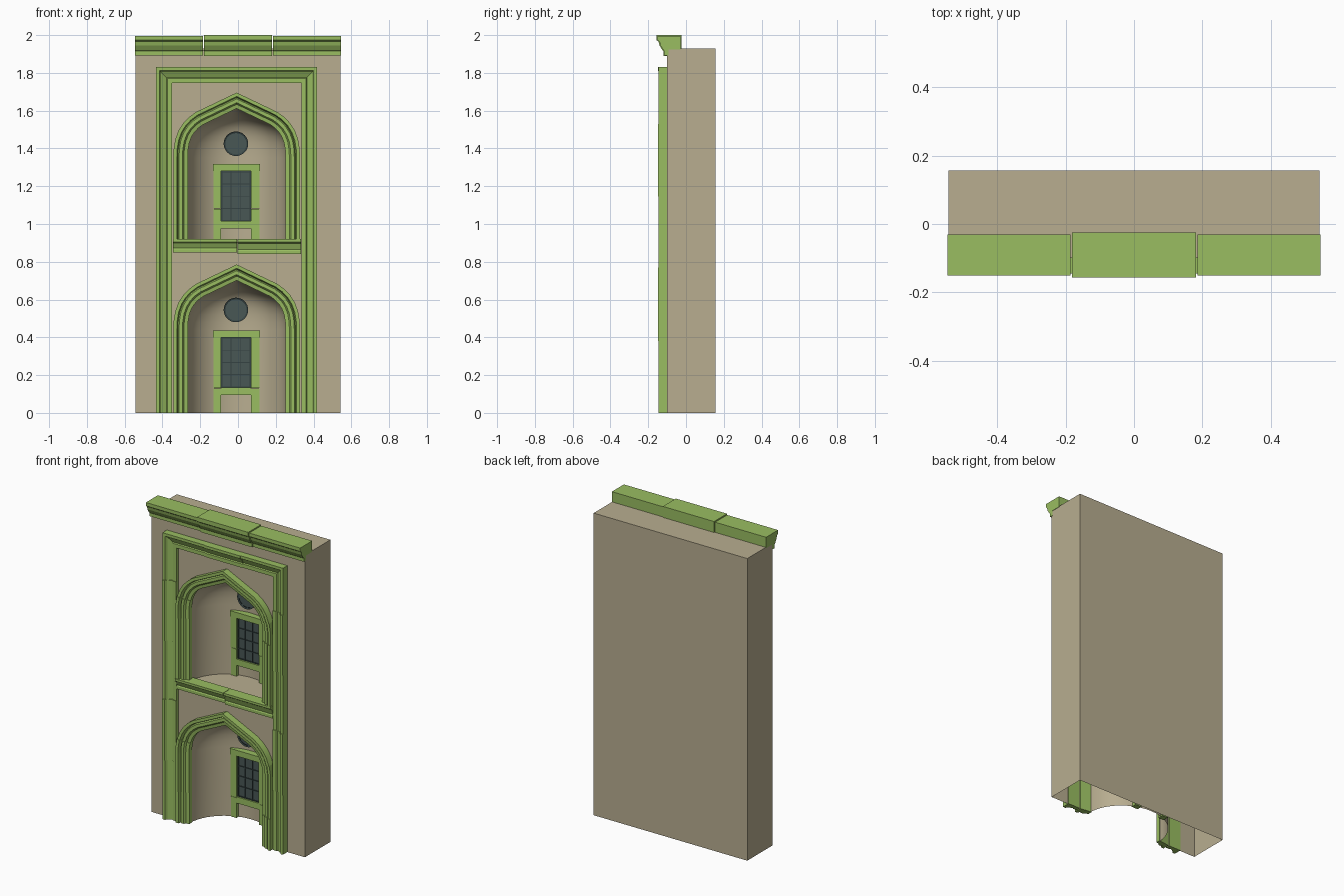
import bpy, bmesh, math
from mathutils import Vector

if "Cube" in bpy.data.objects:
    bpy.data.objects.remove(bpy.data.objects["Cube"])

CX = -0.007          # axis of the bay
FRONT = -0.10        # wall front plane


def material(name, rgb):
    m = bpy.data.materials.new(name)
    m.diffuse_color = (*rgb, 1)
    m.use_nodes = True
    m.node_tree.nodes["Principled BSDF"].inputs["Base Color"].default_value = m.diffuse_color
    return m


STONE = material("tan plaster", (0.48, 0.42, 0.28))
TRIM = material("green trim", (0.32, 0.51, 0.12))
GLASS = material("dark glass", (0.065, 0.095, 0.09))
METAL = material("dark metal", (0.035, 0.055, 0.055))


def make(name, bm, mat, smooth=False):
    bmesh.ops.recalc_face_normals(bm, faces=bm.faces)
    me = bpy.data.meshes.new(name)
    bm.to_mesh(me)
    bm.free()
    me.materials.append(mat)
    if smooth:
        me.shade_smooth()
        me.set_sharp_from_angle(angle=math.radians(30))
    ob = bpy.data.objects.new(name, me)
    bpy.context.collection.objects.link(ob)
    return ob


def skin(bm, rings):
    """Join equal closed rings of points and cap both ends."""
    rows = [[bm.verts.new(p) for p in r] for r in rings]
    n = len(rows[0])
    for a, b in zip(rows, rows[1:]):
        for j in range(n):
            k = (j + 1) % n
            bm.faces.new((a[j], a[k], b[k], b[j]))
    bm.faces.new(rows[0])
    bm.faces.new(rows[-1])


def add_box(bm, x0, x1, y0, y1, z0, z1):
    skin(bm, [[(x, y0, z0), (x, y1, z0), (x, y1, z1), (x, y0, z1)] for x in (x0, x1)])


def box(name, mat, *dims):
    bm = bmesh.new()
    add_box(bm, *dims)
    return make(name, bm, mat)


def bar(name, prof, x0, x1):
    """Extrude a (y, z) profile along x."""
    bm = bmesh.new()
    skin(bm, [[(x, y, z) for y, z in prof] for x in (x0, x1)])
    return make(name, bm, TRIM)


def sweep(name, path, prof, breaks):
    """Mitred sweep of an (offset, y) profile along an xz path, cut into stones."""
    pts = [Vector(p) for p in path]
    mitre = []
    for i, p in enumerate(pts):
        ns = []
        for a, b in ((i - 1, i), (i, i + 1)):
            if a >= 0 and b < len(pts):
                d = (pts[b] - pts[a]).normalized()
                ns.append(Vector((-d.y, d.x)))
        m = sum(ns, Vector((0, 0))).normalized()
        mitre.append(m / m.dot(ns[0]))
    bm = bmesh.new()
    cuts = [0] + breaks + [len(pts) - 1]
    for s, (a, b) in enumerate(zip(cuts, cuts[1:])):
        grow = 0.004 * (s % 2)      # alternate stones stand slightly proud
        rings = []
        for i in range(a, b + 1):
            rings.append([(CX + pts[i].x + mitre[i].x * u,
                           y - (grow if y < FRONT else 0),
                           pts[i].y + mitre[i].y * u) for u, y in prof])
        skin(bm, rings)
    return make(name, bm, TRIM, True)


# half of the pointed arch: (half width, height)
SHOULDER = [(0.265, 0.44), (0.2635, 0.48), (0.257, 0.52), (0.245, 0.553),
            (0.228, 0.58), (0.207, 0.602), (0.18, 0.622)]
APEX = 0.708


def niche_cutter(z_floor, z_arch):
    """Half-round niche with a pointed vault."""
    levels = [(0.265, z_floor)] + [(w, z + z_arch) for w, z in SHOULDER]
    for t in (0.2, 0.4, 0.6, 0.8, 0.93, 0.99):
        levels.append((0.18 * (1 - t), z_arch + 0.622 + (APEX - 0.622) * t))
    rings = []
    for w, z in levels:
        d = 0.248 * (w / 0.265) ** 0.5
        rings.append([(CX + w * math.cos(a), FRONT + d * math.sin(a), z)
                      for a in [math.tau * k / 48 for k in range(48)]])
    bm = bmesh.new()
    skin(bm, rings)
    ob = make("niche_cutter", bm, STONE)
    ob.hide_render = True
    return ob


# wall block with two niches, open underneath
wall = box("wall", STONE, -0.543, 0.543, FRONT, 0.157, 0, 1.93)
cutters = [niche_cutter(-0.05, 0), niche_cutter(0.905, 0.91)]
for c in cutters:
    mod = wall.modifiers.new("niche", 'BOOLEAN')
    mod.operation = 'DIFFERENCE'
    mod.solver = 'EXACT'
    mod.object = c
bpy.context.view_layer.update()
cut = bpy.data.meshes.new_from_object(wall.evaluated_get(bpy.context.evaluated_depsgraph_get()))
wall.modifiers.clear()
wall.data = cut
for c in cutters:
    bpy.data.objects.remove(c)
bm = bmesh.new()
bm.from_mesh(cut)
bmesh.ops.delete(bm, geom=[f for f in bm.faces if all(v.co.z < 1e-4 for v in f.verts)],
                 context='FACES_ONLY')
bm.to_mesh(cut)
bm.free()
cut.shade_smooth()
cut.set_sharp_from_angle(angle=math.radians(30))

# arch mouldings
ARCH = [(-0.006, -0.085), (-0.006, -0.112), (0.014, -0.116), (0.022, -0.128), (0.04, -0.128),
        (0.046, -0.118), (0.052, -0.14), (0.07, -0.14), (0.07, -0.095)]
for name, z0, z1 in (("lower_arch", 0, 0), ("upper_arch", 0.915, 0.91)):
    zj = 0.2 if z1 == 0 else 1.31
    half = [(0.265, z0), (0.265, zj)] + [(w, z + z1) for w, z in SHOULDER]
    path = [(-w, z) for w, z in half] + [(0, APEX + z1)] + half[::-1]
    n = len(half)
    sweep(name, path, ARCH, [1, 4, n, 2 * n - 4, 2 * n - 1])

# outer rectangular frame
FRAME = [(0, -0.095), (0, -0.145), (-0.018, -0.145), (-0.026, -0.132), (-0.055, -0.118),
         (-0.06, -0.124), (-0.084, -0.124), (-0.084, -0.095)]
side = [(0.426, z) for z in (0, 0.38, 0.77, 1.145, 1.53, 1.83)]
path = [(-x, z) for x, z in side] + [(-0.127, 1.83), (0.127, 1.83)] + side[::-1]
sweep("outer_frame", path, FRAME, [1, 2, 3, 4, 6, 7, 9, 10, 11, 12])

# string course between the storeys, two stones
for name, x0, x1, drop in (("string_course_left", -0.345, -0.004, 0),
                           ("string_course_right", -0.002, 0.333, 0.008)):
    bar(name, [(-0.07, 0.92), (-0.145, 0.92), (-0.145, 0.905), (-0.134, 0.898),
               (-0.122, 0.872 - drop), (-0.126, 0.866 - drop), (-0.126, 0.848 - drop),
               (-0.09, 0.848 - drop)], x0, x1)

# crowning cornice, three stones
for name, x0, x1, g in (("cornice_left", -0.545, -0.185, 0), ("cornice_middle", -0.181, 0.181, 0.005),
                        ("cornice_right", 0.185, 0.545, 0)):
    bar(name, [(-0.03 + g, 1.995 + g), (-0.151 - g, 1.995 + g), (-0.151 - g, 1.973),
               (-0.14 - g, 1.965), (-0.135 - g, 1.945), (-0.121 - g, 1.922), (-0.113 - g, 1.915),
               (-0.113 - g, 1.893 - g / 2), (-0.092, 1.893 - g / 2), (-0.092, 1.925),
               (-0.03 + g, 1.925)], x0, x1)

# windows with trim, glazing bars and round lights
for tag, z, foot in (("lower", 0, 0.0), ("upper", 0.88, 0.903)):
    bm = bmesh.new()
    for x0, x1 in ((-0.13, -0.09), (0.068, 0.113)):
        zm = z + (0.13 if z == 0 else 0.2)
        add_box(bm, x0, x1, 0.113, 0.15, foot, zm - 0.001)
        add_box(bm, x0, x1, 0.112, 0.15, zm + 0.001, z + 0.4)
    add_box(bm, -0.132, 0.117, 0.106, 0.15, z + 0.4, z + 0.437)
    add_box(bm, -0.09, 0.07, 0.114, 0.15, z + 0.095, z + 0.135)
    make(tag + "_window_frame", bm, TRIM)
    box(tag + "_window_glass", GLASS, -0.09, 0.068, 0.127, 0.134, z + 0.135, z + 0.4)
    bm = bmesh.new()
    for x, w in ((-0.086, 0.004), (-0.037, 0.002), (0.014, 0.002), (0.064, 0.004)):
        add_box(bm, x - w, x + w, 0.122, 0.13, z + 0.135, z + 0.4)
    for k in range(5):
        h = z + 0.138 + k * 0.0645
        add_box(bm, -0.09, 0.068, 0.1225, 0.13, h - 0.0025, h + 0.0025)
    make(tag + "_window_bars", bm, METAL)

    def circle(r, y):
        return [(-0.011 + r * math.cos(a), y, z + 0.545 + r * math.sin(a))
                for a in [math.tau * k / 32 for k in range(32)]]
    bm = bmesh.new()
    skin(bm, [circle(0.056, 0.106), circle(0.056, 0.113)])
    make(tag + "_round_light", bm, GLASS)
    bm = bmesh.new()
    skin(bm, [circle(0.056, 0.104), circle(0.065, 0.1), circle(0.065, 0.145), circle(0.056, 0.145)])
    bmesh.ops.delete(bm, geom=[f for f in bm.faces if len(f.verts) > 4], context='FACES_ONLY')
    make(tag + "_round_rim", bm, METAL)
